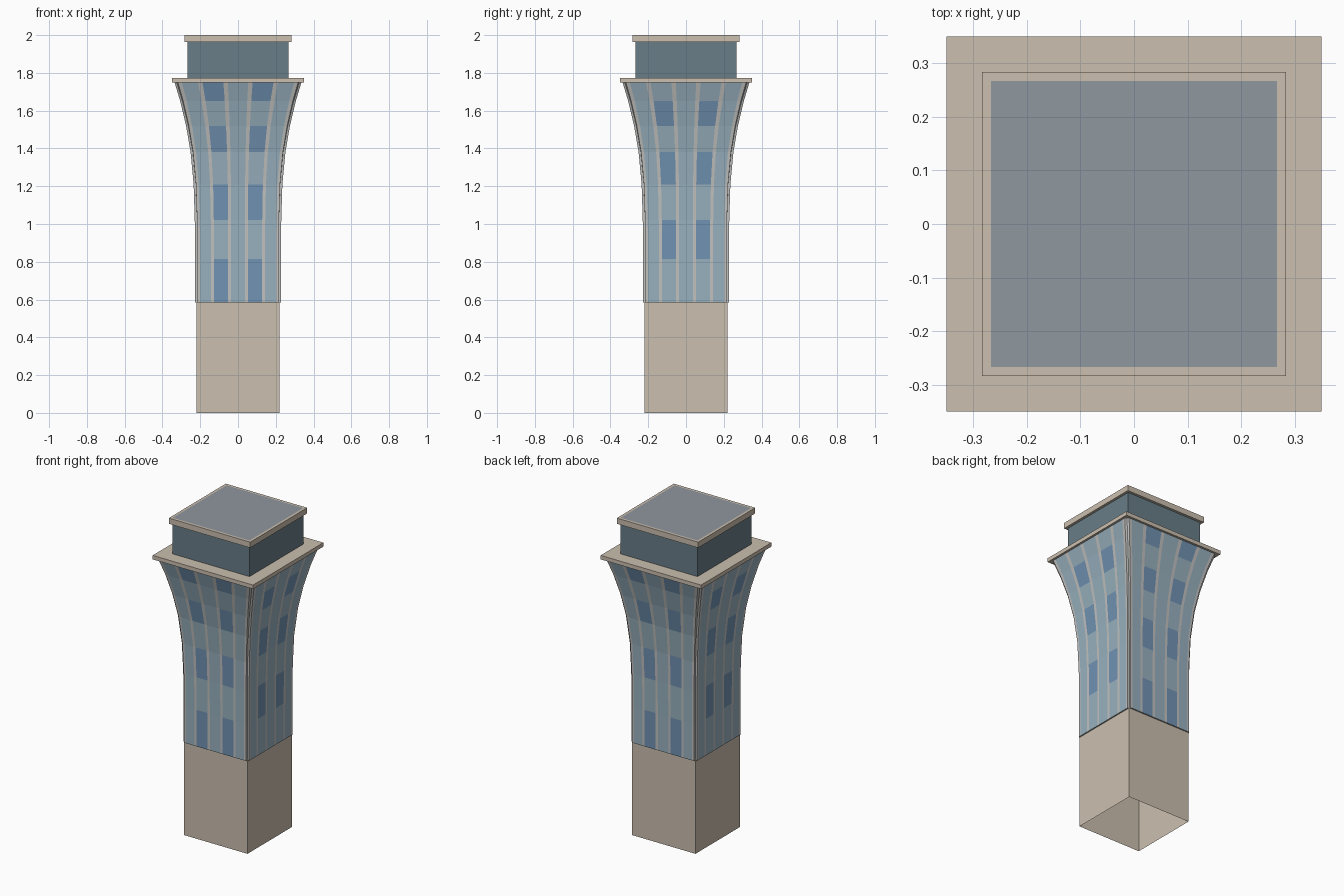
import bpy, bmesh
from mathutils import Matrix, Vector

cube = bpy.data.objects.get("Cube")
if cube:
    bpy.data.objects.remove(cube, do_unlink=True)


def material(name, *srgb):
    """Flat material from 8-bit display values."""
    lin = [((c / 255 + 0.055) / 1.055) ** 2.4 for c in srgb] + [1.0]
    m = bpy.data.materials.new(name)
    m.use_nodes = True
    m.diffuse_color = lin
    m.node_tree.nodes["Principled BSDF"].inputs["Base Color"].default_value = lin
    return m


stone = material("warm stone", 203, 191, 175)
glass = material("pale blue glass", 152, 177, 191)
window = material("deep blue window", 113, 147, 179)
frame = material("light grey frame", 193, 194, 192)
cabin = material("slate cabin glass", 105, 125, 135)
roof = material("grey roof panel", 143, 151, 159)


def finish(name, bm, mats):
    mesh = bpy.data.meshes.new(name)
    bm.to_mesh(mesh)
    bm.free()
    for m in mats:
        mesh.materials.append(m)
    obj = bpy.data.objects.new(name, mesh)
    bpy.context.collection.objects.link(obj)
    return obj


def block(half, z0, z1):
    bm = bmesh.new()
    bmesh.ops.create_cube(bm, size=1)
    bmesh.ops.scale(bm, vec=(2 * half, 2 * half, z1 - z0), verts=bm.verts)
    bmesh.ops.translate(bm, vec=(0, 0, (z0 + z1) / 2), verts=bm.verts)
    bm.normal_update()
    return bm


def face_along(bm, sign):
    return [f for f in bm.faces if f.normal.z * sign > 0.9]


# Plinth, hollow and open underneath
bm = block(0.22, 0, 0.59)
bmesh.ops.delete(bm, geom=face_along(bm, -1), context="FACES_ONLY")
finish("plinth", bm, [stone])

# Flared shaft: (height, half width) at each storey line
rows = [(0.585, 0.228), (0.815, 0.228), (1.02, 0.229), (1.21, 0.235),
        (1.38, 0.251), (1.52, 0.275), (1.65, 0.306), (1.75, 0.336)]
half_cuts = [0.16, 0.23, 0.56, 0.63, 0.885, 0.947]     # strip edges as a share of half width
cuts = [-c for c in reversed(half_cuts)] + half_cuts
notch = 0.012

bm = bmesh.new()
for side in range(4):
    turn = Matrix.Rotation(side * 1.5707963, 3, "Z")
    rings = []
    for z, w in rows:
        inner = w - notch
        pts = [(-inner, -inner)] + [(c * w, -w) for c in cuts] + [(inner, -inner)]
        rings.append([bm.verts.new(turn @ Vector((x, y, z))) for x, y in pts])
    for r, (low, high) in enumerate(zip(rings, rings[1:])):
        for i in range(len(low) - 1):
            f = bm.faces.new((low[i], low[i + 1], high[i + 1], high[i]))
            # Glass strips alternate with frame strips; windows are staggered by side
            if i in (2, 4, 6, 8, 10):
                f.material_index = 1
                if i in (4, 8) and (r + side) % 2 == 0:
                    f.material_index = 2
bmesh.ops.remove_doubles(bm, verts=bm.verts, dist=0.0005)
bmesh.ops.holes_fill(bm, edges=[e for e in bm.edges if e.is_boundary], sides=0)
bmesh.ops.recalc_face_normals(bm, faces=bm.faces)
finish("flared_shaft", bm, [frame, glass, window])

# Gallery slab and lookout cabin
finish("gallery_slab", block(0.349, 1.748, 1.773), [stone])
finish("lookout_cabin", block(0.267, 1.77, 1.966), [cabin])

# Roof slab with a flush panel inset in its top
bm = block(0.283, 1.964, 2.0)
top = face_along(bm, 1)
bmesh.ops.inset_region(bm, faces=top, thickness=0.023)
top[0].material_index = 1
finish("roof_slab", bm, [stone, roof])
